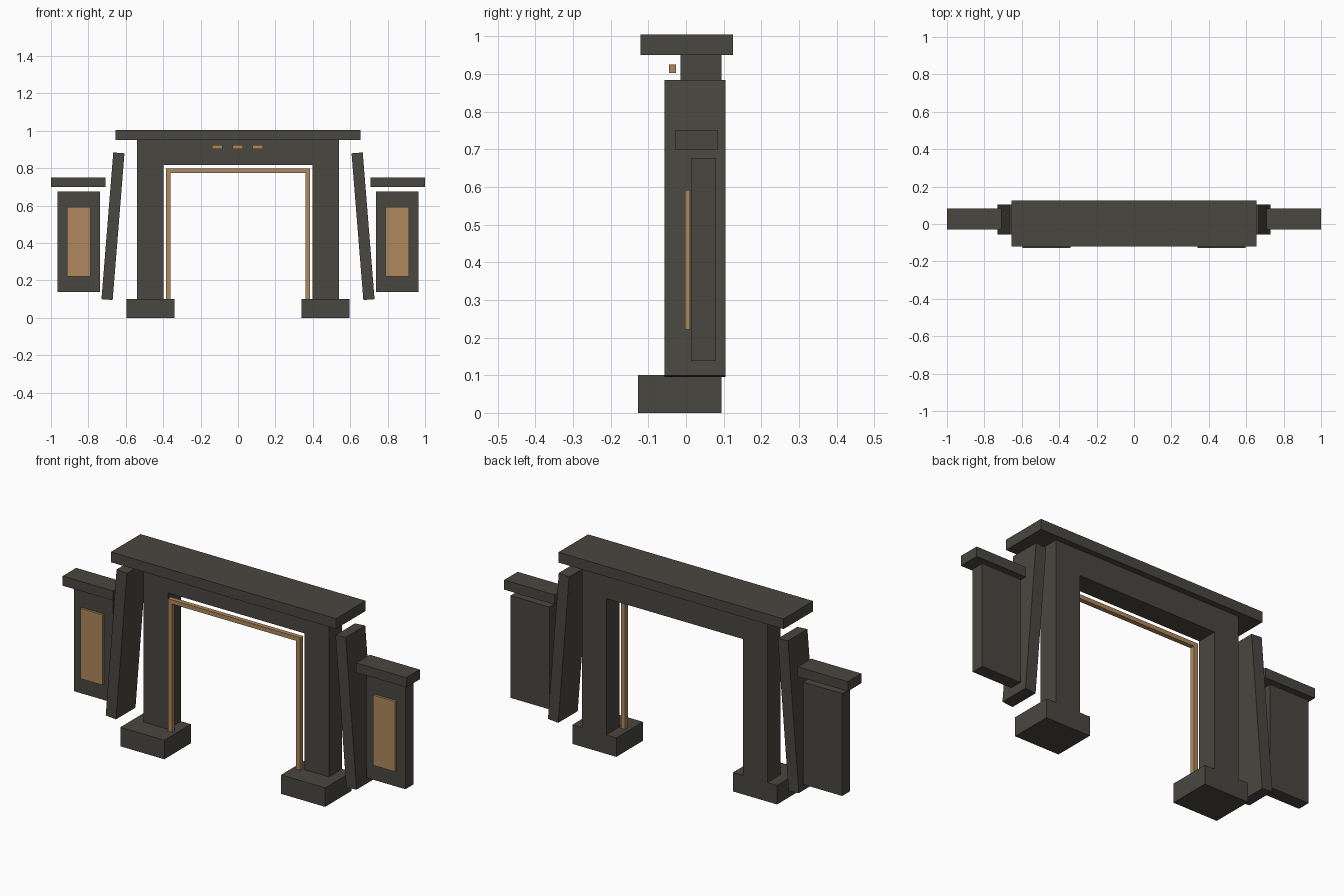
import bpy, math

if "Cube" in bpy.data.objects:
    bpy.data.objects.remove(bpy.data.objects["Cube"])


def material(name, color):
    m = bpy.data.materials.new(name)
    m.diffuse_color = (*color, 1)
    m.use_nodes = True
    m.node_tree.nodes["Principled BSDF"].inputs["Base Color"].default_value = m.diffuse_color
    return m


STONE = material("dark_stone", (0.068, 0.063, 0.052))
GOLD = material("bronze", (0.43, 0.25, 0.107))


def box(name, x, y, z, mat, tilt=0):
    """Box from (min, max) ranges, optionally tilted about the y axis."""
    mid = [(a + b) / 2 for a, b in (x, y, z)]
    bpy.ops.mesh.primitive_cube_add(size=1, location=mid, rotation=(0, tilt, 0))
    o = bpy.context.object
    o.name = name
    o.scale = [b - a for a, b in (x, y, z)]
    o.data.materials.append(mat)
    return o


def pair(name, x, y, z, mat, tilt=0):
    """Right-hand box and its mirrored left-hand twin."""
    box(name + "_right", x, y, z, mat, tilt)
    box(name + "_left", (-x[1], -x[0]), y, z, mat, -tilt)


def arch(name, outer, inner, bottom, under, top, y, mat):
    """Square inverted-U profile extruded along y."""
    p = [(-outer, bottom), (-inner, bottom), (-inner, under), (inner, under),
         (inner, bottom), (outer, bottom), (outer, top), (-outer, top)]
    n = len(p)
    verts = [(x, yy, z) for yy in y for x, z in p]
    faces = [tuple(range(n)), tuple(reversed(range(n, 2 * n)))]
    faces += [(i, i + n, (i + 1) % n + n, (i + 1) % n) for i in range(n)]
    me = bpy.data.meshes.new(name)
    me.from_pydata(verts, [], faces)
    me.materials.append(mat)
    o = bpy.data.objects.new(name, me)
    bpy.context.collection.objects.link(o)


# Main gateway: pillars with lintel, roof slab and footings
arch("pillars_and_lintel", 0.54, 0.398, 0.1, 0.817, 0.95, (-0.015, 0.094), STONE)
box("roof_slab", (-0.655, 0.655), (-0.121, 0.125), (0.95, 1.004), STONE)
pair("footing", (0.34, 0.596), (-0.127, 0.094), (0, 0.1), STONE)

# Bronze door trim and the small blocks above it
arch("door_trim", 0.385, 0.362, 0.1, 0.775, 0.797, (-0.033, -0.009), GOLD)
for i in (-1, 0, 1):
    c = i * 0.108 - 0.002
    box("lintel_block", (c - 0.028, c + 0.028), (-0.045, -0.027), (0.903, 0.925), GOLD)

# Leaning buttress slabs
pair("buttress", (0.6385, 0.6985), (-0.057, 0.105), (0.096, 0.883), STONE,
     -math.radians(4.6))

# Side wings: wall panel, inlay and cap
pair("wing_panel", (0.738, 0.965), (0.013, 0.08), (0.138, 0.676), STONE)
pair("wing_inlay", (0.788, 0.915), (-0.002, 0.010), (0.222, 0.592), GOLD)
pair("wing_cap", (0.708, 1.0), (-0.029, 0.083), (0.699, 0.75), STONE)
